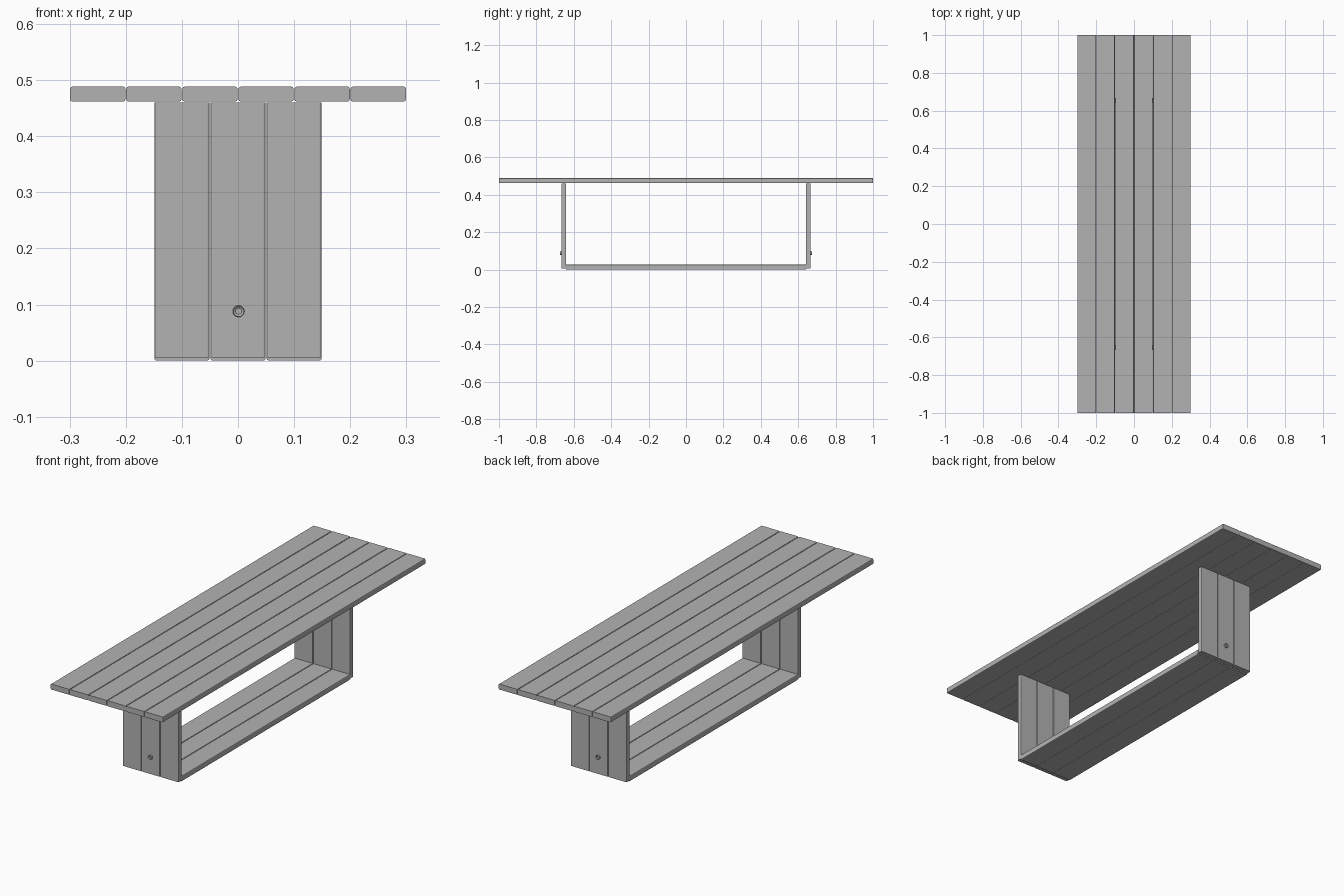
import bpy
import bmesh
from mathutils import Matrix, Vector

cube = bpy.data.objects.get("Cube")
if cube:
    bpy.data.objects.remove(cube)

grey = bpy.data.materials.new("plain grey")
grey.diffuse_color = (0.45, 0.45, 0.45, 1)
grey.use_nodes = True
grey.node_tree.nodes["Principled BSDF"].inputs["Base Color"].default_value = grey.diffuse_color

PITCH = 0.1       # spacing of neighbouring planks
WIDTH = 0.0985    # width of one plank
THICK = 0.0265    # plank thickness


def finish(name, bm):
    mesh = bpy.data.meshes.new(name)
    bm.to_mesh(mesh)
    bm.free()
    mesh.materials.append(grey)
    obj = bpy.data.objects.new(name, mesh)
    bpy.context.collection.objects.link(obj)
    return obj


def plank(name, center, size):
    """A board whose long edges are eased along its length."""
    bm = bmesh.new()
    bmesh.ops.create_cube(bm, size=1, matrix=Matrix.Translation(center) @ Matrix.Diagonal((*size, 1)))
    axis = max(range(3), key=lambda i: size[i])
    edges = [e for e in bm.edges
             if abs((e.verts[0].co - e.verts[1].co)[axis]) > size[axis] / 2]
    bmesh.ops.bevel(bm, geom=edges, offset=0.004, segments=2, profile=0.5, affect='EDGES')
    return finish(name, bm)


def plank_row(name, count, y, z, size_y, size_z):
    for i in range(count):
        x = (i - (count - 1) / 2) * PITCH
        plank(f"{name}_{i + 1}", Vector((x, y, z)), (WIDTH, size_y, size_z))


def bolt(name, side):
    """Round bolt head with a shallow socket, on the outer leg face."""
    bm = bmesh.new()
    place = Matrix.Translation((0.001, side * 0.669, 0.088)) @ Matrix.Rotation(side * -1.5708, 4, 'X')
    bmesh.ops.create_cone(bm, cap_ends=True, segments=24, radius1=0.0105,
                          radius2=0.0095, depth=0.008, matrix=place)
    bm.normal_update()
    cap = max(bm.faces, key=lambda f: f.calc_center_median().y * side)
    bmesh.ops.inset_region(bm, faces=[cap], thickness=0.004)
    bmesh.ops.translate(bm, verts=cap.verts, vec=(0, -side * 0.003, 0))
    finish(name, bm)


# Table top and low shelf
plank_row("top_plank", 6, 0, 0.475, 2.0, THICK)
plank_row("shelf_plank", 3, 0, THICK / 2, 1.284, THICK)

# End panels with their bolts
for side, end in ((-1, "front"), (1, "back")):
    plank_row(f"{end}_leg_plank", 3, side * 0.654, 0.233, 0.025, 0.454)
    bolt(f"{end}_bolt", side)
